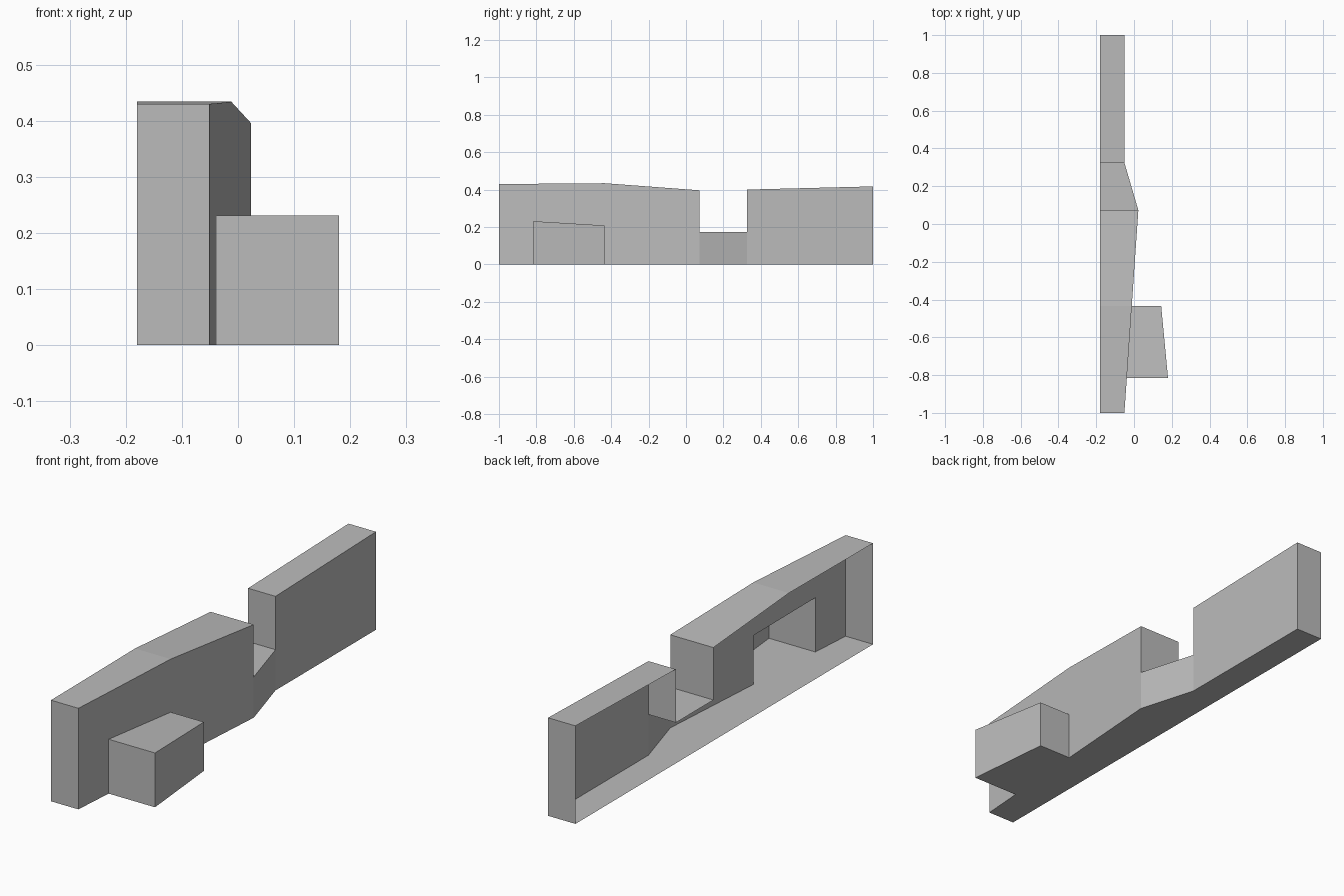
import bpy
import bmesh

cube = bpy.data.objects.get("Cube")
if cube:
    bpy.data.objects.remove(cube, do_unlink=True)

grey = bpy.data.materials.new("plain grey")
grey.use_nodes = True
colour = (0.5, 0.5, 0.5, 1)
grey.diffuse_color = colour
grey.node_tree.nodes["Principled BSDF"].inputs["Base Color"].default_value = colour


def open_shell(name, stations, opening=None):
    """Thin shell along y, open on its -x side.
    Station: y, left x, right x, top before it, top after it.
    opening: maps a station index to the height where its right side starts."""
    opening = opening or {}
    bm = bmesh.new()

    def face(*points):
        bm.faces.new([bm.verts.new(p) for p in points])

    # End walls and steps in the top
    for y, left, right, before, after in stations:
        if before != after:
            face((left, y, before), (right, y, before), (right, y, after), (left, y, after))

    # Top, floor and right side of every stretch
    for i, (a, b) in enumerate(zip(stations, stations[1:])):
        ya, la, ra, _, ta = a
        yb, lb, rb, tb, _ = b
        low_a, low_b = opening.get(i, (0, 0))
        face((la, ya, ta), (ra, ya, ta), (rb, yb, tb), (lb, yb, tb))
        face((la, ya, 0), (lb, yb, 0), (rb, yb, 0), (ra, ya, 0))
        face((ra, ya, low_a), (rb, yb, low_b), (rb, yb, tb), (ra, ya, ta))

    bmesh.ops.remove_doubles(bm, verts=bm.verts, dist=0.0001)
    mesh = bpy.data.meshes.new(name)
    bm.to_mesh(mesh)
    bm.free()
    mesh.materials.append(grey)
    obj = bpy.data.objects.new(name, mesh)
    bpy.context.collection.objects.link(obj)
    return obj


# Long wall with a notch and an opening into the side block
back = -0.18
block_front, block_rear = 0.231, 0.208
open_shell("long_wall", [
    (-1.0, back, -0.051, 0, 0.43),
    (-0.815, back, -0.038, 0.431, 0.431),
    (-0.435, back, -0.012, 0.434, 0.434),
    (0.073, back, 0.023, 0.396, 0.173),
    (0.325, back, -0.051, 0.173, 0.4),
    (1.0, back, -0.051, 0.417, 0),
], opening={1: (block_front, block_rear)})

# Tapered block on the left side
open_shell("side_block", [
    (-0.815, -0.038, 0.18, 0, block_front),
    (-0.435, -0.012, 0.144, block_rear, 0),
])
